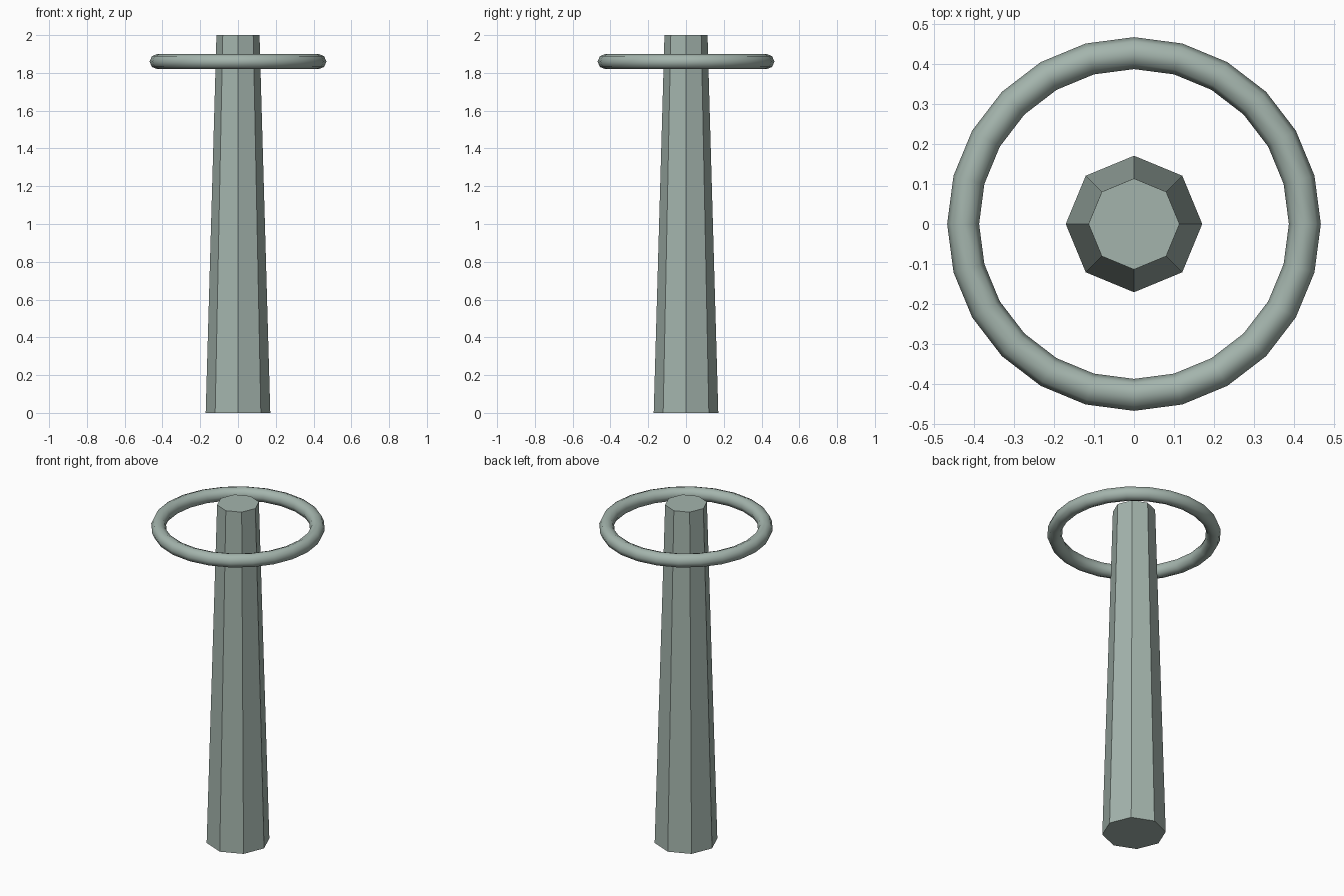
import bpy

if "Cube" in bpy.data.objects:
    bpy.data.objects.remove(bpy.data.objects["Cube"])

# Muted grey-green used on both parts
mat = bpy.data.materials.new("grey_green")
mat.diffuse_color = (0.37, 0.457, 0.415, 1.0)
mat.use_nodes = True
mat.node_tree.nodes["Principled BSDF"].inputs["Base Color"].default_value = mat.diffuse_color

# Tapered eight-sided post, flat shaded, with corners on the x and y axes
bpy.ops.mesh.primitive_cone_add(vertices=8, radius1=0.171, radius2=0.114,
                                depth=2.0, location=(0, 0, 1.0))
post = bpy.context.object
post.name = "post"
post.data.materials.append(mat)

# Smooth ring floating around the upper end of the post
bpy.ops.mesh.primitive_torus_add(major_segments=24, minor_segments=8,
                                 major_radius=0.428, minor_radius=0.04,
                                 location=(0, 0, 1.86))
ring = bpy.context.object
ring.name = "ring"
ring.data.materials.append(mat)
bpy.ops.object.shade_smooth()
